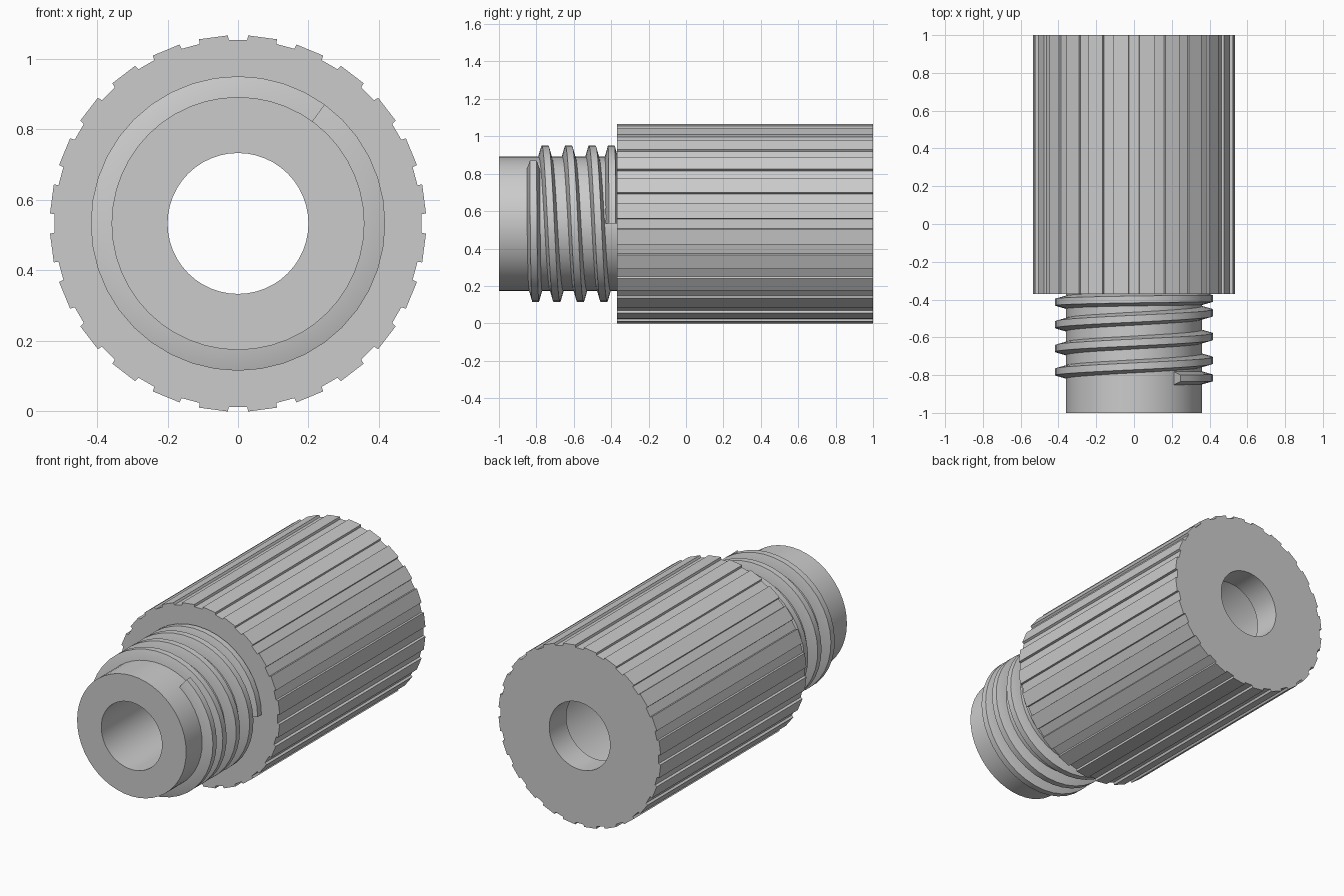
import bpy, math

if "Cube" in bpy.data.objects:
    bpy.data.objects.remove(bpy.data.objects["Cube"])

CZ = 0.5325           # height of the long axis
RIBS = 24
STEP = math.radians(0.25)


def make(name, verts, faces):
    mesh = bpy.data.meshes.new(name)
    mesh.from_pydata(verts, [], faces)
    ob = bpy.data.objects.new(name, mesh)
    bpy.context.collection.objects.link(ob)
    bpy.ops.object.select_all(action='DESELECT')
    ob.select_set(True)
    bpy.context.view_layer.objects.active = ob
    bpy.ops.object.mode_set(mode='EDIT')
    bpy.ops.mesh.select_all(action='SELECT')
    bpy.ops.mesh.normals_make_consistent(inside=False)
    bpy.ops.object.mode_set(mode='OBJECT')
    bpy.ops.object.shade_smooth_by_angle(angle=math.radians(30))
    return ob


def polar(a, r, y):
    return (r * math.cos(a), y, CZ + r * math.sin(a))


def circle(y, r, n):
    return [polar(2 * math.pi * i / n, r, y) for i in range(n)]


def ribbed(y, low=0.521, high=0.5345):
    pts = []
    for k in range(RIBS):
        a = math.radians(360 / RIBS * k)
        s, e = a + math.radians(3.1), a + math.radians(11.9)
        pts += [polar(s - STEP, low, y), polar(s, high, y),
                polar(e, high, y), polar(e + STEP, low, y)]
    return pts


def loft(name, rings, closed=True, caps=False):
    n, m = len(rings[0]), len(rings)
    verts = [p for ring in rings for p in ring]
    faces = []
    if closed:        # ring-shaped solid around the axis
        for j in range(m):
            for i in range(n):
                k, l = (i + 1) % n, (j + 1) % m
                faces.append((j * n + i, j * n + k, l * n + k, l * n + i))
    else:             # swept bar with end caps
        for j in range(m - 1):
            for i in range(n):
                k = (i + 1) % n
                faces.append((j * n + i, j * n + k, (j + 1) * n + k, (j + 1) * n + i))
        faces += [tuple(range(n)), tuple(range((m - 1) * n, m * n))]
    return make(name, verts, faces)


# threaded neck tube
loft("neck", [circle(y, r, 48) for y, r in
              ((-1, 0.2), (-1, 0.359), (-0.37, 0.359), (-0.37, 0.2))])

# ribbed grip, hollow behind the back opening
N = RIBS * 4
loft("grip", [circle(-0.37, 0.2, N), ribbed(-0.37), ribbed(1.0),
              circle(1.0, 0.2, N), circle(0.84, 0.2, N), circle(0.84, 0.359, N),
              circle(-0.21, 0.359, N), circle(-0.21, 0.2, N)])

# screw thread: the pitch eases to zero at both ends
PITCH, T0, T1, EASE = 0.126, -0.15, 4.0, 0.8
rings = []
STEPS = 166
for i in range(STEPS + 1):
    t = T0 + (T1 - T0) * i / STEPS
    y = -0.848 + PITCH * t
    y += PITCH * max(0, EASE - (t - T0)) ** 2 / (2 * EASE)
    y -= PITCH * max(0, EASE - (T1 - t)) ** 2 / (2 * EASE)
    a = -2 * math.pi * t
    rings.append([polar(a, r, y + d) for r, d in
                  ((0.345, -0.035), (0.358, -0.035), (0.418, -0.018),
                   (0.418, 0.018), (0.358, 0.035), (0.345, 0.035))])
loft("screw_thread", rings, closed=False)
